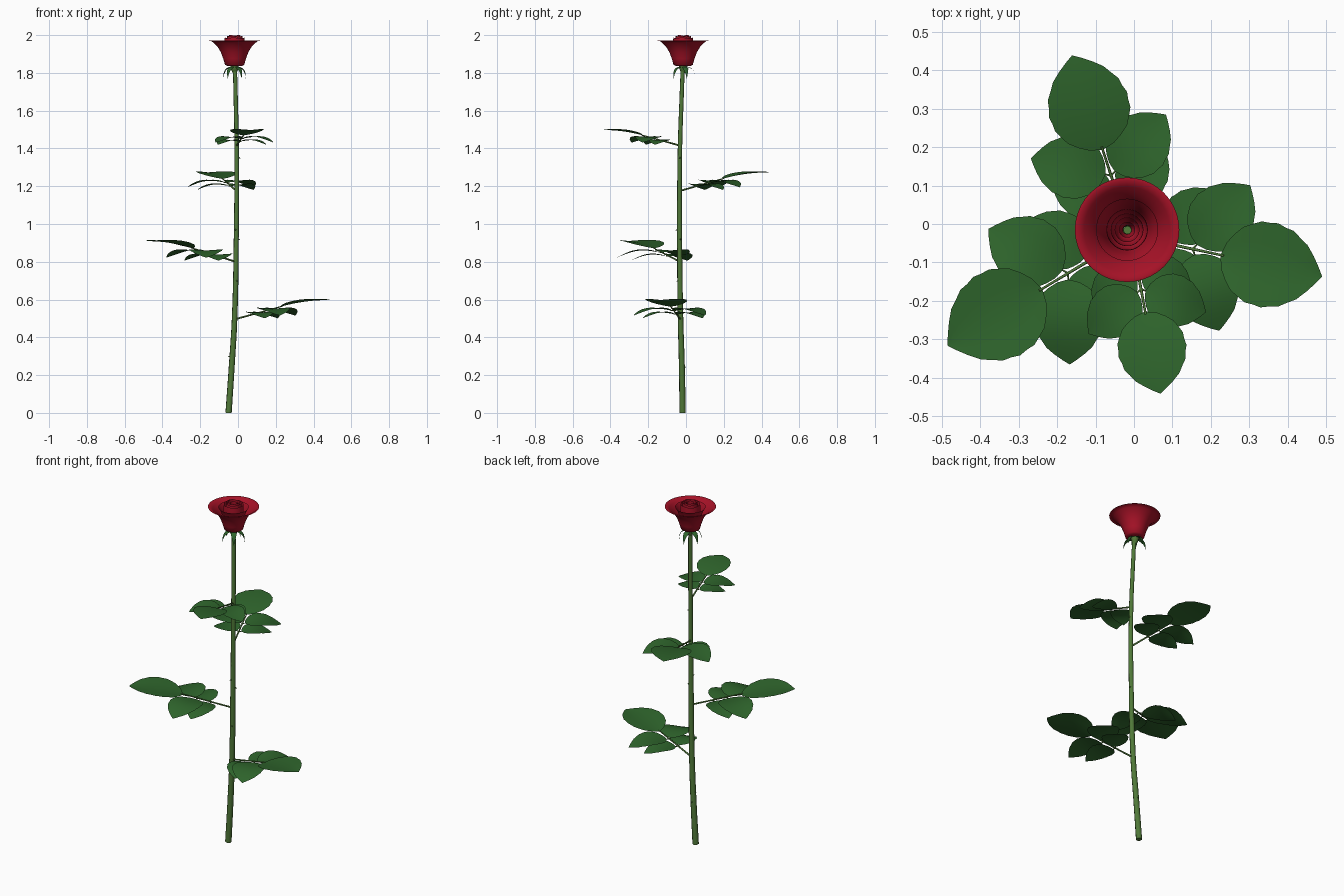
import bpy, bmesh, math
from mathutils import Vector

if "Cube" in bpy.data.objects:
    bpy.data.objects.remove(bpy.data.objects["Cube"])


def material(name, rgb):
    m = bpy.data.materials.new(name)
    m.diffuse_color = (*rgb, 1)
    m.use_nodes = True
    m.node_tree.nodes["Principled BSDF"].inputs["Base Color"].default_value = m.diffuse_color
    return m


RED = material("petal_red", (0.38, 0.006, 0.02))
LEAF = material("leaf_green", (0.028, 0.13, 0.025))
STEM = material("stem_green", (0.08, 0.19, 0.04))


def grid_object(name, rows, mat, closed=False):
    """Skin a grid of points (list of equal-length rows)."""
    bm = bmesh.new()
    vs = [[bm.verts.new(p) for p in row] for row in rows]
    n = len(rows[0])
    for a, b in zip(vs, vs[1:]):
        for j in range(n if closed else n - 1):
            k = (j + 1) % n
            bm.faces.new((a[j], a[k], b[k], b[j]))
    for f in bm.faces:
        f.smooth = True
    me = bpy.data.meshes.new(name)
    bm.to_mesh(me)
    bm.free()
    me.materials.append(mat)
    ob = bpy.data.objects.new(name, me)
    bpy.context.collection.objects.link(ob)
    return ob


def tube(name, points, radii, mat):
    """Round tapered tube through the points."""
    cu = bpy.data.curves.new(name, 'CURVE')
    cu.dimensions = '3D'
    cu.bevel_depth = 1
    cu.bevel_resolution = 2
    cu.resolution_u = 4
    cu.use_fill_caps = True
    sp = cu.splines.new('BEZIER')
    sp.bezier_points.add(len(points) - 1)
    for bp, p, r in zip(sp.bezier_points, points, radii):
        bp.co, bp.radius = p, r
        bp.handle_left_type = bp.handle_right_type = 'AUTO'
    cu.materials.append(mat)
    ob = bpy.data.objects.new(name, cu)
    bpy.context.collection.objects.link(ob)
    bpy.ops.object.select_all(action='DESELECT')
    bpy.context.view_layer.objects.active = ob
    ob.select_set(True)
    bpy.ops.object.convert(target='MESH')


def blade(name, origin, angle, outline, path, fold, mat):
    """Leaf-like sheet: outline is (t, half width), path(t) gives (forward, up)."""
    fwd = Vector((math.cos(angle), math.sin(angle), 0))
    side = Vector((-fwd.y, fwd.x, 0))
    rows = []
    for t, w in outline:
        f, z = path(t)
        rows.append([origin + fwd * f + side * (w * v) + Vector((0, 0, z + fold * w * abs(v)))
                     for v in (-1, -0.5, 0, 0.5, 1)])
    return grid_object(name, rows, mat)


# Stem
stem_pts = [(-0.05, -0.018, 0), (-0.033, -0.022, 0.25), (-0.018, -0.029, 0.5), (-0.009, -0.034, 0.95),
            (-0.007, -0.032, 1.4), (-0.013, -0.022, 1.7), (-0.017, -0.016, 1.86)]
tube("stem", stem_pts, [0.017, 0.016, 0.015, 0.0135, 0.012, 0.0115, 0.011], STEM)


def stem_at(z):
    for a, b in zip(stem_pts, stem_pts[1:]):
        if a[2] <= z <= b[2]:
            return Vector(a).lerp(Vector(b), (z - a[2]) / (b[2] - a[2]))


# Thorns
for i, (z, deg) in enumerate([(0.245, 90), (0.3, 180), (0.7, 300), (0.92, 20), (0.97, 250), (1.35, 0)]):
    d = Vector((math.cos(math.radians(deg)), math.sin(math.radians(deg)), 0))
    c = stem_at(z)
    tube(f"thorn_{i}", [c + d * 0.011, c + d * 0.022 - Vector((0, 0, 0.003))], [0.005, 0.0006], STEM)

# Leaflet outline, with a light saw-tooth edge
SHAPE = [(0, 0.02), (0.03, 0.13), (0.09, 0.235), (0.16, 0.31), (0.24, 0.365), (0.32, 0.395), (0.4, 0.41),
         (0.48, 0.41), (0.56, 0.395), (0.64, 0.37), (0.72, 0.325), (0.8, 0.265), (0.88, 0.18), (0.95, 0.08), (1, 0.002)]


def leaflet(name, origin, angle, length, path, fold):
    outline = [(t, w * length * (1.015 if i % 2 else 0.985)) for i, (t, w) in enumerate(SHAPE)]
    blade(name, origin, angle, outline, lambda t: (t * length, path(t) * length), fold, LEAF)


def end_path(t):
    return 0.27 * t - 0.14 * t * t


def side_path(t):
    return 0.1 * math.sin(math.pi * t) - 0.13 * t


# Compound leaves: stalk, end leaflet and two side pairs on short stalklets
for n, (z, deg, size) in enumerate([(0.495, -12, 0.269), (0.8, 211, 0.286), (1.175, 108, 0.257), (1.415, -79.5, 0.216)]):
    a = math.radians(deg)
    start = stem_at(z)
    run = Vector((math.cos(a), math.sin(a), 0.27)) * size * 0.93
    tube(f"leaf_stalk_{n}", [start, start + run * 0.5, start + run * 1.03], [0.005, 0.004, 0.003], STEM)
    leaflet(f"end_leaflet_{n}", start + run, a, size, end_path, 0.1)
    for k, (along, scale) in enumerate([(0.7, 0.83), (0.42, 0.7)]):
        for s in (-1, 1):
            b = a + s * math.radians(60)
            tag = f"{n}_{k}_{'right' if s < 0 else 'left'}"
            root = start + run * along
            gap = size * 0.06
            tip = root + Vector((math.cos(b), math.sin(b), 0)) * gap
            tube(f"stalklet_{tag}", [root, tip], [0.003, 0.002], STEM)
            leaflet(f"side_leaflet_{tag}", tip, b, size * scale - gap, side_path, 0.07)

# Petal cups, outermost first: (radius, height) profiles turned round the flower axis
CX, CY = -0.018, -0.015
cups = [
    [(0.012, 1.836), (0.04, 1.837), (0.051, 1.843), (0.06, 1.875), (0.073, 1.91), (0.09, 1.938),
     (0.112, 1.96), (0.128, 1.972), (0.136, 1.97)],
    [(0.012, 1.842), (0.041, 1.848), (0.051, 1.88), (0.06, 1.92), (0.07, 1.95), (0.081, 1.968)],
]
for r, top in [(0.052, 1.985), (0.041, 1.993), (0.031, 1.998), (0.02, 1.992)]:
    cups.append([(0.011, 1.85), (r * 0.7, 1.858), (r * 0.92, 1.89), (r * 1.04, 1.93), (r * 1.03, 1.96), (r, top)])
SEG = 40
for i, prof in enumerate(cups):
    rows = []
    for j, (r, z) in enumerate(prof):
        wave = 0.002 if i > 1 and j == len(prof) - 1 else 0
        rows.append([(CX + r * math.cos(b), CY + r * math.sin(b), z + wave * math.sin(4 * b + i))
                     for b in (2 * math.pi * k / SEG for k in range(SEG))])
    grid_object(f"petal_cup_{i}", rows, RED, closed=True)

# Swollen base under the flower
hip = [(0.01, 1.80), (0.016, 1.812), (0.021, 1.825), (0.022, 1.836), (0.012, 1.842)]
grid_object("flower_base", [[(CX + r * math.cos(math.tau * k / 16), CY + r * math.sin(math.tau * k / 16), z)
                             for k in range(16)] for r, z in hip], STEM, closed=True)

# Drooping sepals
SEPAL = [(0, 0.009), (0.2, 0.014), (0.4, 0.015), (0.6, 0.011), (0.8, 0.006), (1, 0.0005)]
for i in range(5):
    blade(f"sepal_{i}", Vector((CX, CY, 1.833)), math.radians(72 * i + 18), SEPAL,
          lambda t: (0.012 + 0.05 * math.sin(t * math.pi / 2), 0.006 * t - 0.068 * t ** 2.2), -0.2, LEAF)
